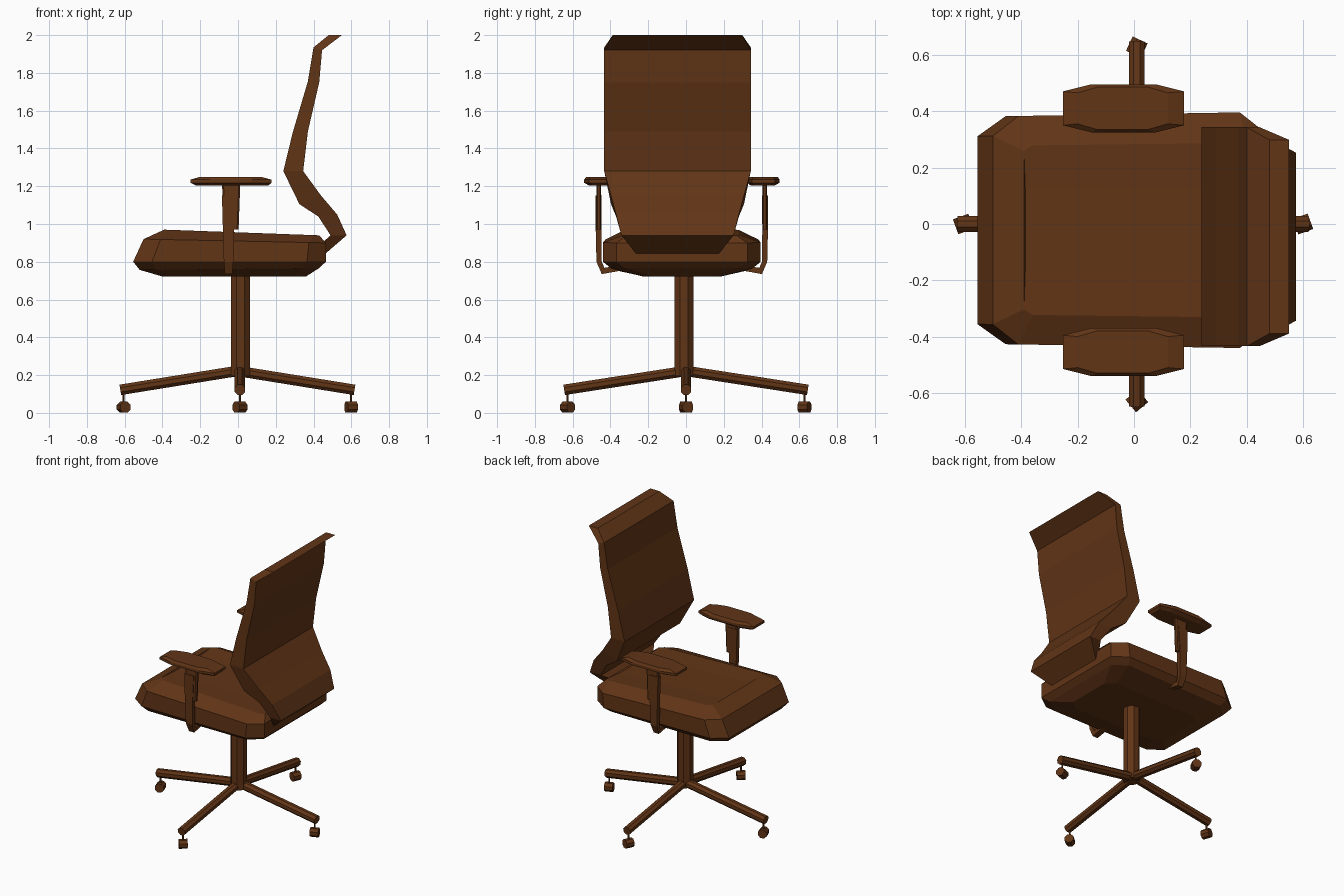
import bpy, bmesh
from math import cos, sin, pi, radians
from mathutils import Vector, Matrix

if "Cube" in bpy.data.objects:
    bpy.data.objects.remove(bpy.data.objects["Cube"])

brown = bpy.data.materials.new("brown")
brown.diffuse_color = (0.12, 0.035, 0.008, 1)
brown.use_nodes = True
brown.node_tree.nodes["Principled BSDF"].inputs["Base Color"].default_value = brown.diffuse_color


def finish(name, bm):
    bmesh.ops.recalc_face_normals(bm, faces=bm.faces[:])
    me = bpy.data.meshes.new(name)
    bm.to_mesh(me)
    bm.free()
    ob = bpy.data.objects.new(name, me)
    bpy.context.collection.objects.link(ob)
    me.materials.append(brown)
    return ob


def loft(name, rings):
    """Skin a list of equal-length rings and cap both ends."""
    bm = bmesh.new()
    vs = [[bm.verts.new(p) for p in r] for r in rings]
    n = len(rings[0])
    for a, b in zip(vs, vs[1:]):
        for i in range(n):
            j = (i + 1) % n
            bm.faces.new((a[i], a[j], b[j], b[i]))
    bm.faces.new(vs[0])
    bm.faces.new(vs[-1])
    return finish(name, bm)


def octagon(x0, x1, y0, y1, cx, cy, zf, zb):
    """Rectangle with cut corners; height runs from zf (front) to zb (back)."""
    pts = [(x0, y0 + cy), (x0 + cx, y0), (x1 - cx, y0), (x1, y0 + cy),
           (x1, y1 - cy), (x1 - cx, y1), (x0 + cx, y1), (x0, y1 - cy)]
    return [(x, y, zf + (zb - zf) * (x - x0) / (x1 - x0)) for x, y in pts]


def rod(name, a, b, r, sides=8):
    a, b = Vector(a), Vector(b)
    rot = (b - a).to_track_quat('Z', 'Y')
    ring = [rot @ Vector((r * cos(2 * pi * (i + .5) / sides),
                          r * sin(2 * pi * (i + .5) / sides), 0)) for i in range(sides)]
    return loft(name, [[p + c for p in ring] for c in (a, b)])


YC = -0.022  # side-to-side centre of the upper chair

# Seat cushion: x0, x1, half width, corner cuts, front and back heights
layers = [(-0.40, 0.36, 0.20, 0.06, 0.05, 0.722, 0.722),
          (-0.52, 0.43, 0.365, 0.09, 0.07, 0.757, 0.767),
          (-0.555, 0.465, 0.405, 0.10, 0.07, 0.80, 0.80),
          (-0.50, 0.465, 0.405, 0.09, 0.07, 0.92, 0.90),
          (-0.39, 0.43, 0.30, 0.03, 0.02, 0.97, 0.94),
          (-0.385, 0.42, 0.147, 0.01, 0.01, 0.963, 0.933)]
rings = [octagon(x0, x1, -w, w, cx, cy, zf, zb) for x0, x1, w, cx, cy, zf, zb in layers]
# The cushion widens slightly to the back
rings = [[(x, y * (1 + 0.04 * (x + 0.4)) + YC, z) for x, y, z in r] for r in rings]
loft("seat", rings)

# Backrest: front x,z / back x,z / half width
sections = [(0.44, 0.895, 0.465, 0.845, 0.22), (0.49, 0.94, 0.575, 0.94, 0.297),
            (0.425, 1.04, 0.525, 1.05, 0.325), (0.325, 1.105, 0.44, 1.15, 0.352),
            (0.24, 1.28, 0.345, 1.28, 0.388), (0.29, 1.485, 0.37, 1.49, 0.388),
            (0.37, 1.755, 0.43, 1.75, 0.388), (0.40, 1.935, 0.445, 1.92, 0.388),
            (0.48, 2.0, 0.55, 2.0, 0.343)]
loft("backrest", [[(xf, -w - .045, zf), (xf, w - .045, zf), (xb, w - .045, zb), (xb, -w - .045, zb)]
                  for xf, zf, xb, zb, w in sections])

# Armrests, one per side
for side, label in ((1, "right"), (-1, "left")):
    def place(ring):
        return [(x, YC + side * y, z) for x, y, z in ring]

    pad = [octagon(-0.22, 0.16, 0.365, 0.49, 0.07, 0.02, 1.203, 1.203),
           octagon(-0.252, 0.177, 0.347, 0.517, 0.10, 0.025, 1.218, 1.218),
           octagon(-0.252, 0.177, 0.347, 0.517, 0.10, 0.025, 1.235, 1.235),
           octagon(-0.20, 0.12, 0.357, 0.507, 0.07, 0.02, 1.25, 1.25)]
    loft(label + "_arm_pad", [place(r) for r in pad])

    # Inner post under the pad
    post = [octagon(-0.085, 0.012, 0.427, 0.452, 0.008, 0.006, 1.21, 1.21),
            octagon(-0.07, 0.003, 0.427, 0.452, 0.008, 0.006, 0.97, 0.97)]
    loft(label + "_arm_post", [place(r) for r in post])

    # Outer bracket bending under the seat: outer y,z / inner y,z / x range
    bends = [(0.456, 1.15, 0.424, 1.15, -0.085, -0.012), (0.456, 0.97, 0.426, 0.97, -0.08, -0.02),
             (0.452, 0.80, 0.424, 0.80, -0.075, -0.025), (0.424, 0.735, 0.410, 0.768, -0.07, -0.03),
             (0.30, 0.757, 0.30, 0.785, -0.07, -0.03)]
    loft(label + "_arm_bracket", [place([(x0, yo, zo), (x1, yo, zo), (x1, yi, zi), (x0, yi, zi)])
                                  for yo, zo, yi, zi, x0, x1 in bends])

# Pedestal column
rod("column", (0.013, -0.01, 0.195), (0.013, -0.01, 0.75), 0.054)

# Four base legs, each with a stem and a caster
for i, spin in enumerate((20, 65, 110, 40)):
    d = Vector((cos(i * pi / 2), sin(i * pi / 2), 0))
    reach = 0.62 if i % 2 == 0 else 0.645
    c = Vector((0.01 if i % 2 else -0.003, 0, 0))
    rod(f"leg_{i + 1}", c + Vector((0, 0, 0.222)), c + d * reach + Vector((0, 0, 0.122)), 0.030)
    p = c + d * (reach - 0.018)
    rod(f"caster_stem_{i + 1}", p + Vector((0, 0, 0.03)), p + Vector((0, 0, 0.12)), 0.006, 6)
    axle = Vector((cos(radians(spin)), sin(radians(spin)), 0)) * 0.028
    hub = p + Vector((0, 0, 0.03))
    rod(f"caster_wheel_{i + 1}", hub - axle, hub + axle, 0.0315)
